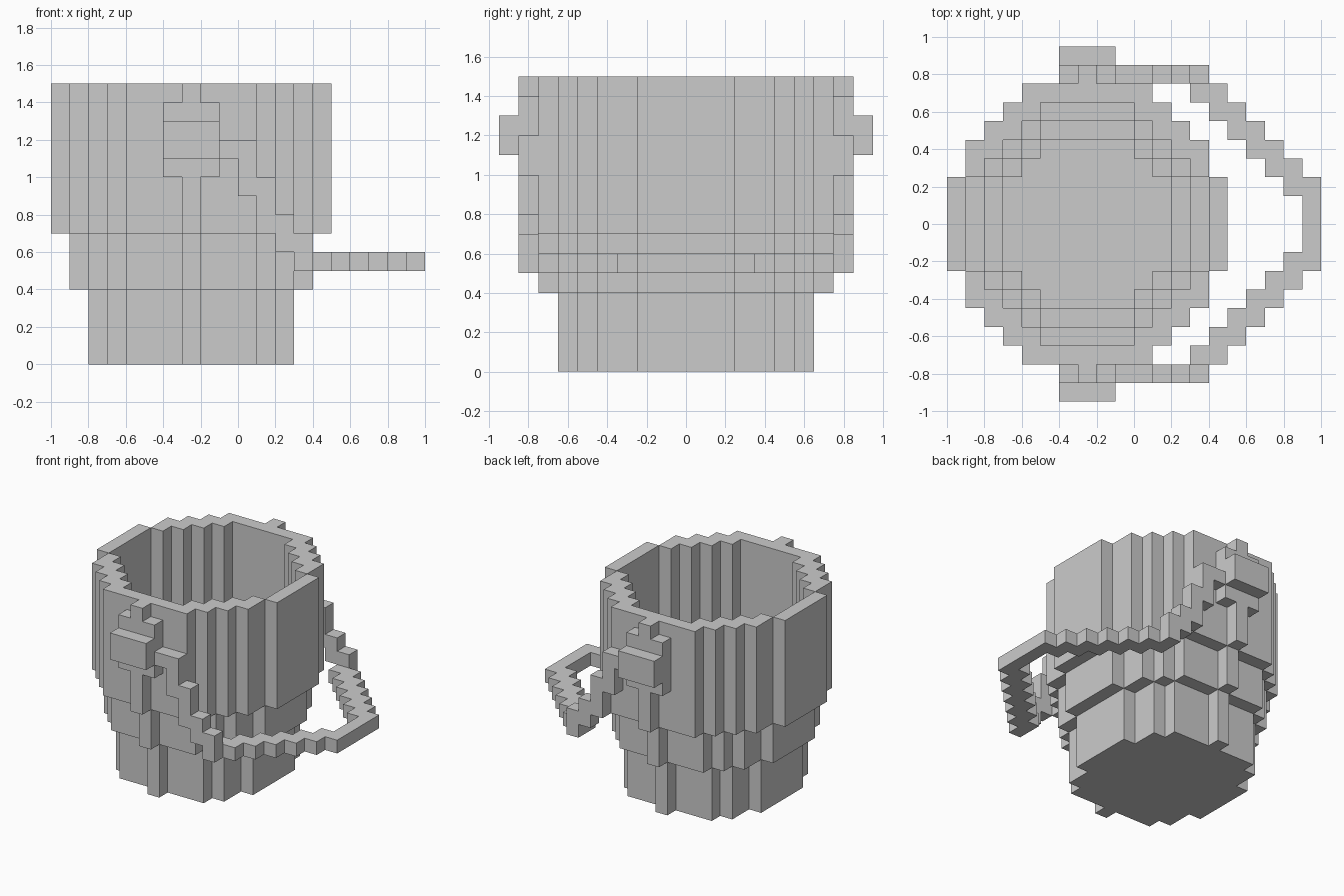
import bpy, bmesh
from mathutils import Vector

if "Cube" in bpy.data.objects:
    bpy.data.objects.remove(bpy.data.objects["Cube"])

S = 0.1  # block size; cells are centred on y = 0 and start on x = 0, z = 0


def slab(start, half_widths, z0, z1):
    """Stepped round layer: half widths per column, mirrored about column -3."""
    cells = set()
    for n, h in enumerate(half_widths):
        i = start + n
        for col in (i, -6 - i):
            cells |= {(col, j, k) for j in range(-h, h + 1) for k in range(z0, z1)}
    return cells


def block(x0, x1, y0, y1, z0, z1):
    """Solid block of cells, mirrored front to back."""
    return {(i, s * j, k) for i in range(x0, x1) for j in range(y0, y1)
            for k in range(z0, z1) for s in (-1, 1)}


def build(name, cells):
    """Make one mesh from the exposed sides of the blocks."""
    bm = bmesh.new()
    verts = {}

    def vert(p):
        if p not in verts:
            verts[p] = bm.verts.new(((p[0]) * S, (p[1] - 0.5) * S, p[2] * S))
        return verts[p]

    for c in sorted(cells):
        for axis in range(3):
            for side in (0, 1):
                nb = list(c)
                nb[axis] += 2 * side - 1
                if tuple(nb) in cells:
                    continue
                u, v = (axis + 1) % 3, (axis + 2) % 3
                ring = []
                for a, b in ((0, 0), (1, 0), (1, 1), (0, 1)):
                    p = list(c)
                    p[axis] += side
                    p[u] += a
                    p[v] += b
                    ring.append(vert(tuple(p)))
                bm.faces.new(ring if side else ring[::-1])
    bmesh.ops.dissolve_limit(bm, angle_limit=0.01, verts=bm.verts, edges=bm.edges)
    mesh = bpy.data.meshes.new(name)
    bm.to_mesh(mesh)
    bm.free()
    obj = bpy.data.objects.new(name, mesh)
    bpy.context.collection.objects.link(obj)
    return obj


# Bucket: three stepped tiers with a one-block rib on front and back
bucket = slab(-8, [2, 4, 5, 5, 5, 6], 0, 4)
bucket |= slab(-9, [2, 4, 5, 6, 6, 6, 7], 4, 7)
bucket |= slab(-10, [2, 4, 5, 6, 7, 7, 7, 8], 7, 15)
# Hollow inside, following the tiers
bucket -= slab(-7, [2, 3, 4, 4, 4], 1, 5)
bucket -= slab(-8, [2, 3, 4, 5, 5, 5], 5, 8)
bucket -= slab(-9, [2, 3, 4, 5, 6, 6, 6], 8, 15)
# Side mounting plates and raised pivots
bucket |= block(-4, -1, 8, 9, 10, 14)
bucket |= block(-4, -1, 9, 10, 11, 13)
build("bucket", bucket)

# Handle: arms stepping down along the sides
handle = set()
for i, z0, z1 in ((-1, 11, 12), (0, 9, 12), (1, 7, 10), (2, 6, 8), (3, 5, 7)):
    handle |= block(i, i + 1, 8, 9, z0, z1)
# Handle: flat stair-stepped loop closing at the far end
handle |= block(3, 4, 7, 8, 5, 6)
for n in range(5):
    handle |= block(4 + n, 5 + n, 6 - n, 8 - n, 5, 6)
handle |= block(9, 10, 0, 3, 5, 6)
build("handle", handle)
